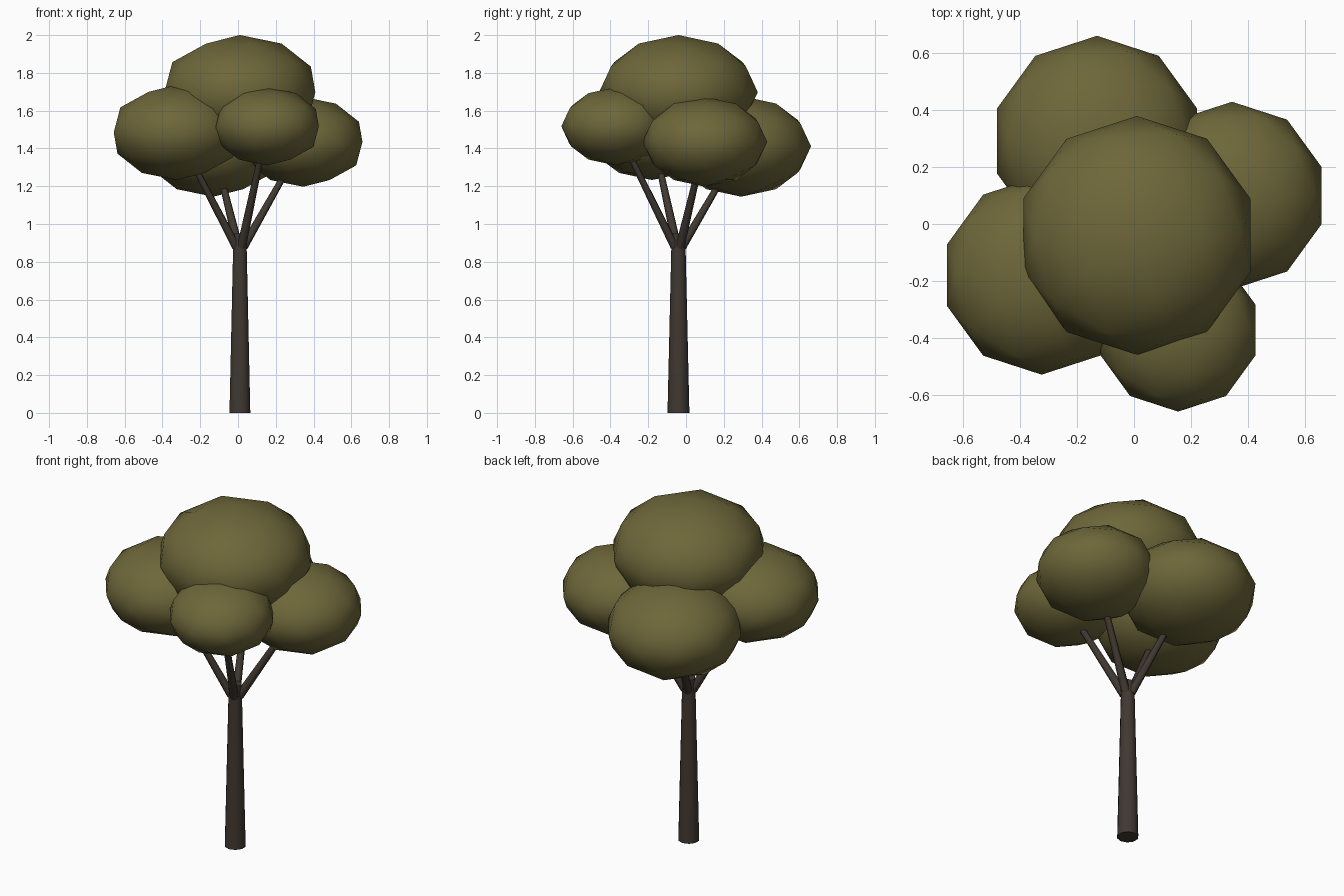
import bpy
from mathutils import Vector

if "Cube" in bpy.data.objects:
    bpy.data.objects.remove(bpy.data.objects["Cube"])


def material(name, rgb):
    m = bpy.data.materials.new(name)
    m.diffuse_color = (*rgb, 1)
    m.use_nodes = True
    m.node_tree.nodes["Principled BSDF"].inputs["Base Color"].default_value = m.diffuse_color
    return m


LEAF = material("olive leaves", (0.155, 0.135, 0.042))
BARK = material("dark bark", (0.052, 0.040, 0.031))


def finish(name, mat, angle):
    ob = bpy.context.object
    ob.name = name
    ob.data.materials.append(mat)
    bpy.ops.object.shade_smooth_by_angle(angle=angle)
    return ob


def limb(name, start, end, r1, r2, sides):
    """Tapered round limb between two points."""
    a, b = Vector(start), Vector(end)
    d = b - a
    bpy.ops.mesh.primitive_cone_add(
        vertices=sides, radius1=r1, radius2=r2, depth=d.length,
        location=(a + b) / 2,
        rotation=d.to_track_quat('Z', 'Y').to_euler())
    return finish(name, BARK, 1.1)


CX, CY = 0.01, -0.04

# trunk
bpy.ops.mesh.primitive_cone_add(vertices=10, radius1=0.058, radius2=0.036,
                                depth=0.95, location=(CX, CY, 0.475))
finish("trunk", BARK, 1.1)

# foliage clumps: centre and radius, all squashed in height
clumps = {
    "top": ((CX, CY, 1.698), 0.42),
    "left": ((-0.325, -0.18, 1.485), 0.35),
    "back": ((-0.13, 0.292, 1.411), 0.37),
    "right": ((0.345, 0.10, 1.435), 0.33),
    "front": ((0.155, -0.373, 1.517), 0.287),
}
for side, (c, r) in clumps.items():
    bpy.ops.mesh.primitive_ico_sphere_add(subdivisions=2, radius=r, location=c)
    ob = finish(side + "_foliage", LEAF, 1.2)
    ob.scale.z = 0.72

    # branch from the trunk fork into each outer clump
    if side != "top":
        out = Vector((c[0] - CX, c[1] - CY, 0)).normalized() * 0.022
        limb(side + "_branch", Vector((CX, CY, 0.88)) + out, c, 0.024, 0.014, 6)
